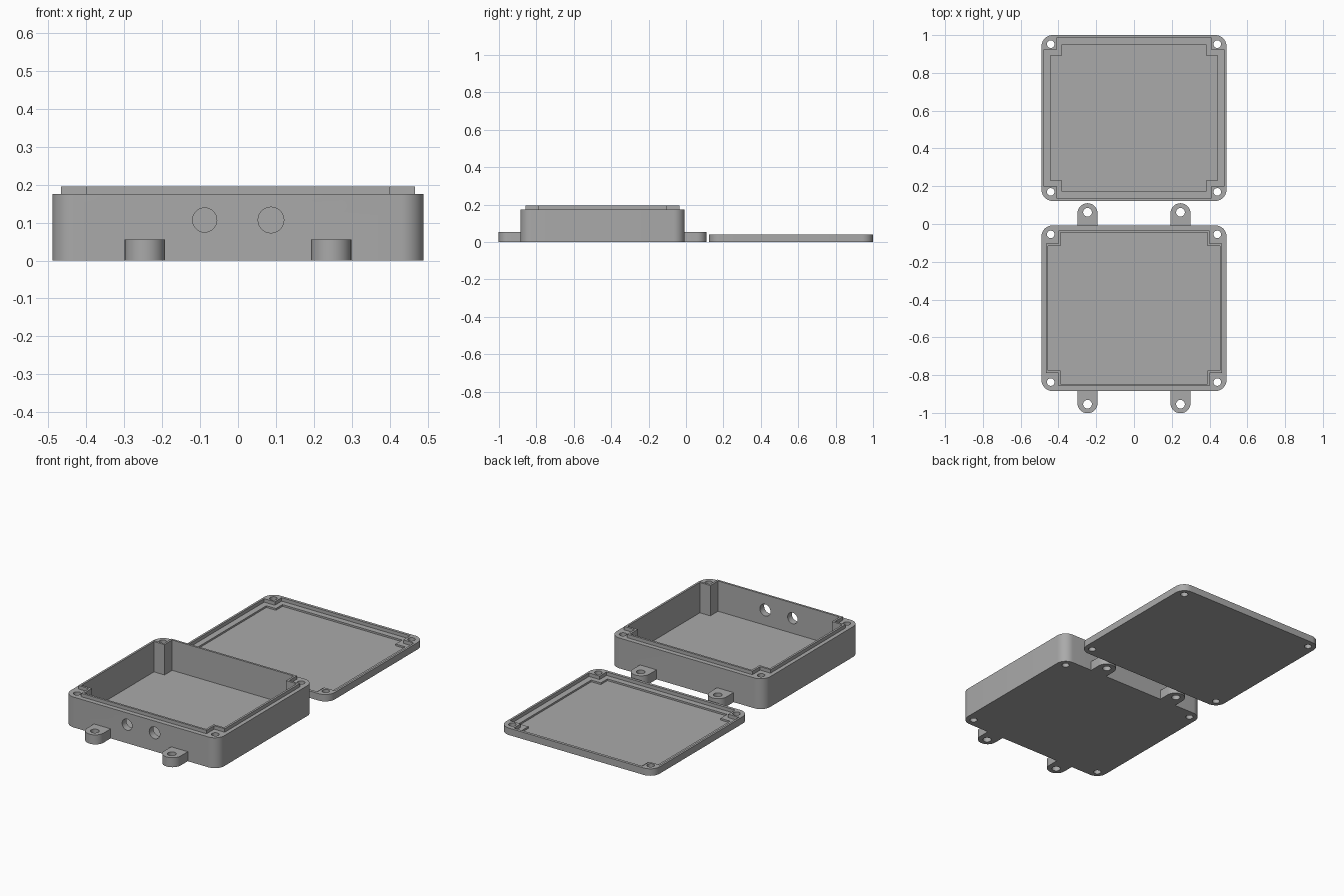
import bpy
import bmesh
from math import pi, sin, cos
from mathutils import Matrix

cube = bpy.data.objects.get("Cube")
if cube:
    bpy.data.objects.remove(cube, do_unlink=True)

grey = bpy.data.materials.new("plain grey")
grey.use_nodes = True
grey.diffuse_color = (0.4, 0.4, 0.4, 1)
grey.node_tree.nodes["Principled BSDF"].inputs["Base Color"].default_value = (0.4, 0.4, 0.4, 1)

BOX_Y, LID_Y = -0.446, 0.561
HALF_X, HALF_Y = 0.49, 0.439
SIGNS = [(1, 1), (-1, 1), (-1, -1), (1, -1)]


def arc(cx, cy, r, start, end, steps):
    angles = [start + (end - start) * i / steps for i in range(steps + 1)]
    return [(cx + r * cos(a), cy + r * sin(a)) for a in angles]


def circle(cx, cy, r):
    return arc(cx, cy, r, 0, 2 * pi, 32)[:-1]


def rounded_rect(hx, hy, r):
    points = []
    for i, (sx, sy) in enumerate(SIGNS):
        points += arc(sx * (hx - r), sy * (hy - r), r, i * pi / 2, (i + 1) * pi / 2, 10)
    return points


def notched_rect(hx, hy, nx, ny):
    # Rectangle with a square notch taken out of each corner
    points = []
    for i, (sx, sy) in enumerate(SIGNS):
        corner = [(sx * hx, sy * ny), (sx * nx, sy * ny), (sx * nx, sy * hy)]
        points += corner if i % 2 == 0 else corner[::-1]
    return points


def prism(name, points, z0, z1, y=0.0):
    bm = bmesh.new()
    face = bm.faces.new([bm.verts.new((px, py + y, z0)) for px, py in points])
    grown = bmesh.ops.extrude_face_region(bm, geom=[face])["geom"]
    bmesh.ops.translate(bm, vec=(0, 0, z1 - z0),
                        verts=[v for v in grown if isinstance(v, bmesh.types.BMVert)])
    bmesh.ops.recalc_face_normals(bm, faces=bm.faces)
    mesh = bpy.data.meshes.new(name)
    bm.to_mesh(mesh)
    bm.free()
    mesh.materials.append(grey)
    obj = bpy.data.objects.new(name, mesh)
    bpy.context.collection.objects.link(obj)
    return obj


def combine(target, tool, operation):
    mod = target.modifiers.new("shape", "BOOLEAN")
    mod.operation = operation
    mod.solver = "EXACT"
    mod.object = tool
    bpy.context.view_layer.objects.active = target
    bpy.ops.object.modifier_apply(modifier=mod.name)
    bpy.data.objects.remove(tool, do_unlink=True)


def cut(target, points, z0, z1, y):
    combine(target, prism("cutter", points, z0, z1, y), "DIFFERENCE")


def screw_holes(target, y):
    for sx, sy in SIGNS:
        cut(target, circle(sx * 0.441, sy * 0.391, 0.02), -0.1, 0.3, y)


# Enclosure body with a raised locating lip
body = prism("enclosure_body", rounded_rect(HALF_X, HALF_Y, 0.06), 0, 0.175, BOX_Y)
combine(body, prism("lip", notched_rect(0.467, 0.412, 0.40, 0.342), 0.1, 0.195, BOX_Y), "UNION")

# Mounting ears, two at the front and two at the back
for sx, sy in SIGNS:
    ear = arc(0, 0.503, 0.053, 0, pi, 20) + [(-0.053, 0.42), (0.053, 0.42)]
    ear = [(px + sx * 0.246, py * sy) for px, py in ear]
    combine(body, prism("ear", ear, 0, 0.055, BOX_Y), "UNION")
    cut(body, circle(sx * 0.246, sy * 0.508, 0.023), -0.1, 0.1, BOX_Y)

# Cavity, leaving square posts in the corners
cut(body, notched_rect(0.455, 0.40, 0.388, 0.33), 0.02, 0.3, BOX_Y)
screw_holes(body, BOX_Y)

# Cable holes through the front wall
for x, r in ((-0.088, 0.032), (0.087, 0.034)):
    drill = prism("drill", circle(0, 0, r), -0.1, 0.1)
    drill.data.transform(Matrix.Translation((x, BOX_Y - HALF_Y, 0.107)) @ Matrix.Rotation(pi / 2, 4, "X"))
    combine(body, drill, "DIFFERENCE")

# Lid lying open side up, with a stepped recess
lid = prism("lid", rounded_rect(HALF_X, HALF_Y, 0.06), 0, 0.04, LID_Y)
cut(lid, notched_rect(0.478, 0.423, 0.41, 0.36), 0.02, 0.1, LID_Y)
cut(lid, notched_rect(0.443, 0.39, 0.382, 0.33), 0.01, 0.1, LID_Y)
screw_holes(lid, LID_Y)

for obj in (body, lid):
    bpy.ops.object.select_all(action="DESELECT")
    obj.select_set(True)
    bpy.context.view_layer.objects.active = obj
    bpy.ops.object.shade_smooth_by_angle(angle=pi / 6)
